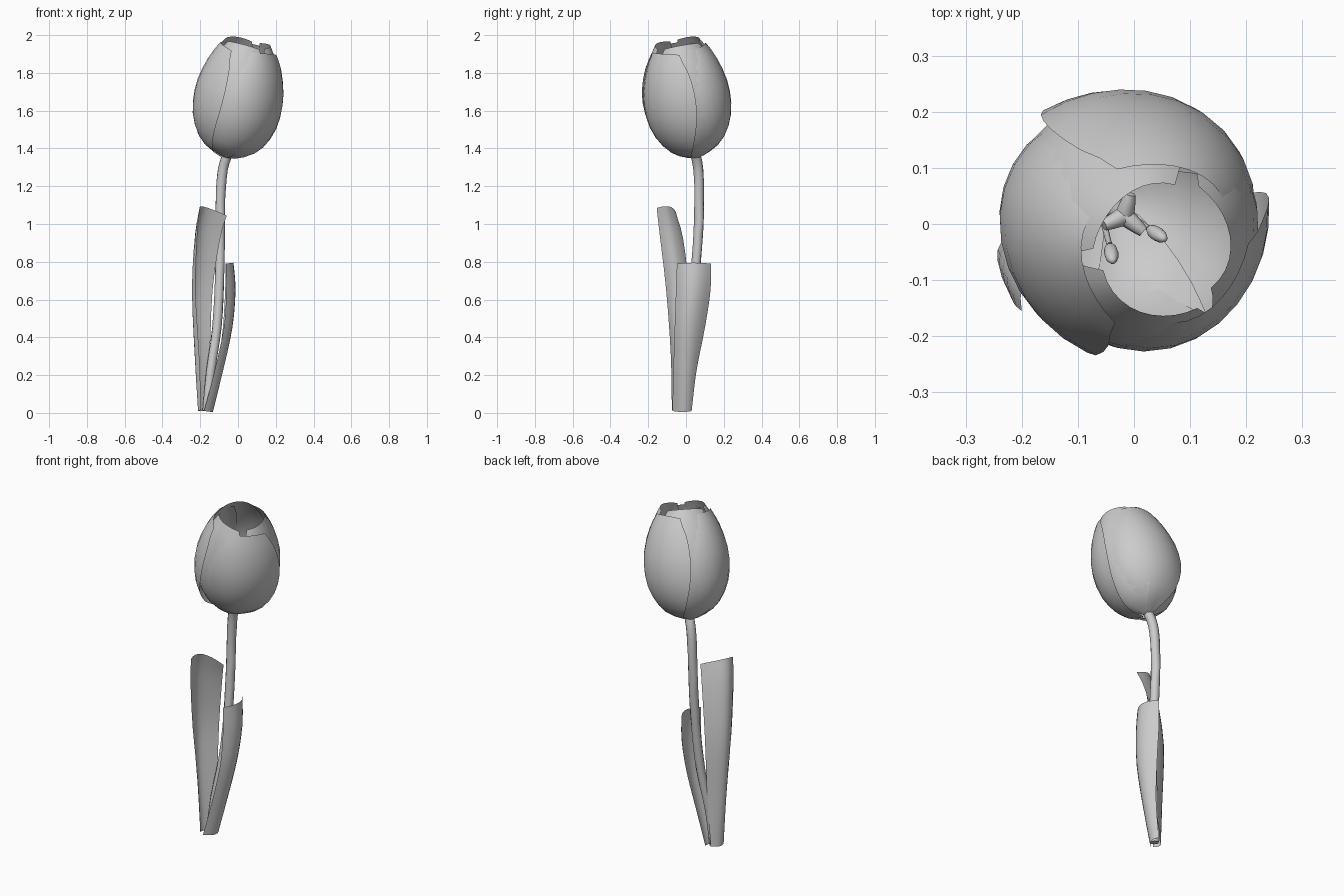
import bpy, bmesh, math
from mathutils import Vector, Matrix

if "Cube" in bpy.data.objects:
    bpy.data.objects.remove(bpy.data.objects["Cube"])


def finish(name, bm, angle=60):
    me = bpy.data.meshes.new(name)
    bmesh.ops.recalc_face_normals(bm, faces=bm.faces)
    bm.to_mesh(me)
    bm.free()
    ob = bpy.data.objects.new(name, me)
    bpy.context.collection.objects.link(ob)
    bpy.ops.object.select_all(action='DESELECT')
    ob.select_set(True)
    bpy.context.view_layer.objects.active = ob
    bpy.ops.object.shade_smooth_by_angle(angle=math.radians(angle))
    return ob


def skin(rows, bm, closed=False):
    vs = [[bm.verts.new(p) for p in r] for r in rows]
    for a, b in zip(vs, vs[1:]):
        n = len(a)
        for i in range(n if closed else n - 1):
            j = (i + 1) % n
            bm.faces.new((a[i], a[j], b[j], b[i]))
    return vs


def spline(pts, t):
    # Catmull-Rom through evenly indexed points, t in 0..1
    n = len(pts) - 1
    i = min(int(t * n), n - 1)
    f = t * n - i
    p = [Vector(pts[min(max(k, 0), n)]) for k in (i - 1, i, i + 1, i + 2)]
    return 0.5 * (2 * p[1] + (p[2] - p[0]) * f + (2 * p[0] - 5 * p[1] + 4 * p[2] - p[3]) * f * f
                  + (3 * p[1] - p[0] - 3 * p[2] + p[3]) * f ** 3)


def tube(name, pts, radii, steps, sides=10):
    bm = bmesh.new()
    rows = []
    for k in range(steps + 1):
        t = k / steps
        c = spline(pts, t)
        d = spline(pts, min(t + .01, 1)) - spline(pts, max(t - .01, 0))
        q = d.to_track_quat('Z', 'Y')
        r = radii[0] + (radii[1] - radii[0]) * t
        rows.append([c + q @ Vector((r * math.cos(a), r * math.sin(a), 0))
                     for a in (2 * math.pi * i / sides for i in range(sides))])
    vs = skin(rows, bm, True)
    bm.faces.new(vs[0])
    bm.faces.new(vs[-1])
    return finish(name, bm)


# Stem
tube("stem", [(-.165, -.025, .01), (-.145, -.01, .22), (-.112, .02, .45), (-.098, .045, .7),
              (-.095, .065, .95), (-.092, .07, 1.15), (-.08, .065, 1.29), (-.055, .05, 1.37)],
     (.024, .027), 21)


# Cupped leaves: each section is left edge, middle, right edge
def leaf(name, left, mid, right):
    bm = bmesh.new()
    rows = []
    for k in range(13):
        a, m, b = (spline(c, k / 12) for c in (left, mid, right))
        ctrl = 2 * m - (a + b) / 2
        rows.append([a * (1 - s) ** 2 + ctrl * 2 * s * (1 - s) + b * s * s
                     for s in (i / 8 for i in range(9))])
    skin(rows, bm)
    finish(name, bm)


leaf("tall_leaf",
     [(-.195, -.075, .015), (-.205, -.08, .3), (-.225, -.105, .65), (-.215, -.14, .95), (-.2, -.155, 1.085)],
     [(-.21, -.03, .01), (-.225, -.03, .3), (-.235, -.03, .65), (-.21, -.06, .95), (-.175, -.08, 1.09)],
     [(-.17, .01, .01), (-.15, .015, .3), (-.135, .015, .65), (-.095, -.015, .92), (-.06, -.05, 1.045)])
leaf("short_leaf",
     [(-.18, -.072, .01), (-.125, -.067, .22), (-.075, -.06, .45), (-.062, -.053, .65), (-.065, -.048, .79)],
     [(-.135, -.02, .005), (-.08, -.005, .22), (-.03, .015, .45), (-.013, .035, .65), (-.024, .04, .795)],
     [(-.15, .03, .01), (-.11, .055, .22), (-.08, .1, .45), (-.068, .13, .65), (-.065, .132, .79)])

# Flower frame: leaning axis from the stem tip to the cup opening
base = Vector((-.06, .05, 1.355))
axis = (Vector((.055, -.045, 1.97)) - base).normalized()
frame = Matrix.Translation(base) @ Vector((0, 0, 1)).rotation_difference(axis).to_matrix().to_4x4()
PROFILE = [(.03, 0), (.11, .035), (.172, .095), (.215, .185), (.23, .28),
           (.224, .38), (.196, .48), (.162, .555), (.125, .615)]
SPREAD = [(30, 0), (44, 0), (54, 0), (60, 0), (62, 0), (59, 0), (50, 0)]


# Petals: patches of the cup, outer ring shorter with lifted trailing edges
def petal(name, centre, scale, top, lift):
    bm = bmesh.new()
    rows = []
    for k in range(13):
        t = k / 12
        r, z = spline(PROFILE, t * top)
        half = spline(SPREAD, t)[0]
        row = []
        for i in range(11):
            s = i / 5 - 1
            a = math.radians(centre + half * s)
            rr = r * scale + lift * s * abs(s) ** 1.5
            row.append(frame @ Vector((rr * math.cos(a), rr * math.sin(a), z + .012 * t * (1 - s * s))))
        rows.append(row)
    skin(rows, bm)
    finish(name, bm)


for i in range(3):
    petal(f"outer_petal_{i + 1}", -50 + 120 * i, 1.01, .93, .014)
    petal(f"inner_petal_{i + 1}", 10 + 120 * i, .965, 1.0, .006)


# Pistil with a three-armed stigma
def P(x, y, z):
    return frame @ Vector((x, y, z))


tube("pistil", [P(0, 0, 0), P(0, 0, .12), P(0, 0, .24)], (.024, .016), 4, 8)
for i in range(3):
    a = math.radians(80 + 120 * i)
    c, s = math.cos(a), math.sin(a)
    tube(f"stigma_{i + 1}", [P(0, 0, .235), P(.022 * c, .022 * s, .245), P(.042 * c, .042 * s, .25)],
         (.018, .01), 3, 8)

# Stamens: thin filaments with oval anthers
for i, deg in enumerate((-30, -105, 110)):
    a = math.radians(deg)
    c, s = math.cos(a), math.sin(a)
    tube(f"filament_{i + 1}", [P(.015 * c, .015 * s, .01), P(.04 * c, .04 * s, .1), P(.065 * c, .065 * s, .19)],
         (.006, .005), 4, 6)
    bm = bmesh.new()
    bmesh.ops.create_uvsphere(bm, u_segments=10, v_segments=6, radius=1)
    d = Vector((.35 * c, .35 * s, 1)).to_track_quat('Z', 'Y').to_matrix().to_4x4()
    m = frame @ Matrix.Translation((.073 * c, .073 * s, .215)) @ d @ Matrix.Diagonal((.013, .013, .034, 1))
    bmesh.ops.transform(bm, matrix=m, verts=bm.verts)
    finish(f"anther_{i + 1}", bm)
